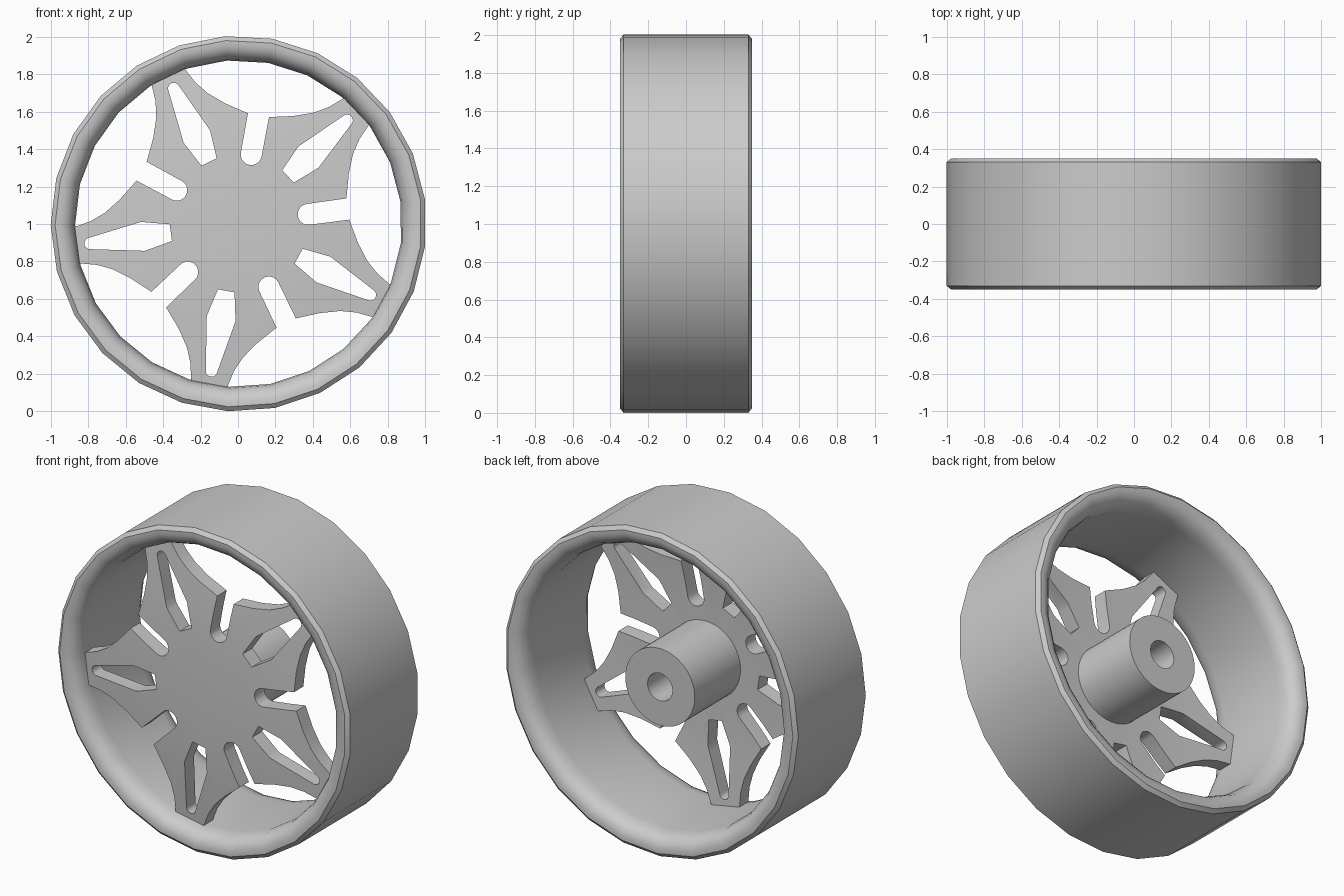
import bpy, bmesh
from math import sin, cos, pi, radians
from mathutils import Matrix, Vector

default_cube = bpy.data.objects.get("Cube")
if default_cube:
    bpy.data.objects.remove(default_cube, do_unlink=True)

CENTRE = Vector((0.003, 0, 1.002))
PHASE = radians(7.6)          # direction of the first gap between spokes
COUNT = 5
STEP = 2 * pi / COUNT


def finish(bm, name):
    bmesh.ops.remove_doubles(bm, verts=bm.verts, dist=1e-5)
    bmesh.ops.recalc_face_normals(bm, faces=bm.faces)
    mesh = bpy.data.meshes.new(name)
    bm.to_mesh(mesh)
    bm.free()
    obj = bpy.data.objects.new(name, mesh)
    obj.location = CENTRE
    bpy.context.collection.objects.link(obj)
    return obj


def activate(obj):
    bpy.ops.object.select_all(action='DESELECT')
    obj.select_set(True)
    bpy.context.view_layer.objects.active = obj


def smooth(obj):
    activate(obj)
    bpy.ops.object.shade_smooth_by_angle(angle=radians(30))


def lathe(name, profile, sides, closed=False):
    """Revolve (radius, y) points around the wheel axis."""
    bm = bmesh.new()
    verts = [bm.verts.new((r * cos(PHASE), y, r * sin(PHASE))) for r, y in profile]
    edges = [bm.edges.new(pair) for pair in zip(verts, verts[1:])]
    if closed:
        edges.append(bm.edges.new((verts[-1], verts[0])))
    bmesh.ops.spin(bm, geom=verts + edges, cent=(0, 0, 0), axis=(0, 1, 0),
                   angle=2 * pi, steps=sides)
    return finish(bm, name)


def prism(name, outlines):
    """Extrude flat (x, z) outlines through the plate depth."""
    bm = bmesh.new()
    for outline in outlines:
        face = bm.faces.new([bm.verts.new((p.x, -0.5, p.y)) for p in outline])
        new = bmesh.ops.extrude_face_region(bm, geom=[face])["geom"]
        bmesh.ops.translate(bm, vec=(0, 0.5, 0),
                            verts=[g for g in new if isinstance(g, bmesh.types.BMVert)])
    return finish(bm, name)


def turned(points, angle):
    turn = Matrix.Rotation(angle, 2)
    return [turn @ Vector(p) for p in points]


def arc(centre, radius, start, end, steps=10):
    angles = [start + (end - start) * i / steps for i in range(steps + 1)]
    return [(centre + radius * cos(a), radius * sin(a)) for a in angles]


def cut(obj, cutter, operation):
    cutter.hide_render = True
    mod = obj.modifiers.new("cut", 'BOOLEAN')
    mod.operation, mod.solver, mod.object = operation, 'EXACT', cutter
    activate(obj)
    bpy.ops.object.modifier_apply(modifier=mod.name)
    bpy.data.objects.remove(cutter, do_unlink=True)


# Rim: flat tread, chamfered shoulders, rounded lips
half = [(1.0035, 0.33), (0.98, 0.35), (0.955, 0.35), (0.925, 0.34),
        (0.898, 0.318), (0.88, 0.28), (0.873, 0.23)]
rim_profile = half + [(0.878, 0)] + [(r, -y) for r, y in reversed(half)]
rim = lathe("rim", rim_profile, 25, closed=True)
smooth(rim)

# Spoke plate: shallow dome trimmed to a five-pointed star
dome = [(0, -0.3), (0.25, -0.297), (0.5, -0.287), (1.0, -0.24)]
plate_profile = dome + [(1.0, -0.155), (0.5, -0.195), (0, -0.2)]
spoke_plate = lathe("spoke_plate", plate_profile, 50)

# Star outline: one spoke edge pair and one rounded notch per repeat
edge = [(0.51, 0.30), (0.61, 0.213), (0.70, 0.152), (0.78, 0.118), (0.87, 0.098)]
spoke = [(u, -v) for u, v in edge] + edge[::-1]
notch = arc(0.375, 0.056, pi / 2, 3 * pi / 2)[::-1]
star = []
for i in range(COUNT):
    gap_angle = PHASE + i * STEP
    star += turned(notch, gap_angle) + turned(spoke, gap_angle + STEP / 2)
cut(spoke_plate, prism("star_cutter", [star]), 'INTERSECT')

# Tapered slot inside each spoke
slot = [(0.515, -0.078), (0.365, -0.045), (0.365, 0.045), (0.515, 0.078)]
slot += arc(0.80, 0.031, pi / 2, -pi / 2)
slots = [turned(slot, PHASE + (i + 0.5) * STEP) for i in range(COUNT)]
cut(spoke_plate, prism("slot_cutter", slots), 'DIFFERENCE')
smooth(spoke_plate)

# Hub: cylinder with a blind axle bore opening at the back
hub_profile = [(0, -0.24), (0.238, -0.24), (0.238, 0.25),
               (0.085, 0.25), (0.085, -0.19), (0, -0.19)]
hub = lathe("hub", hub_profile, 48)
smooth(hub)
